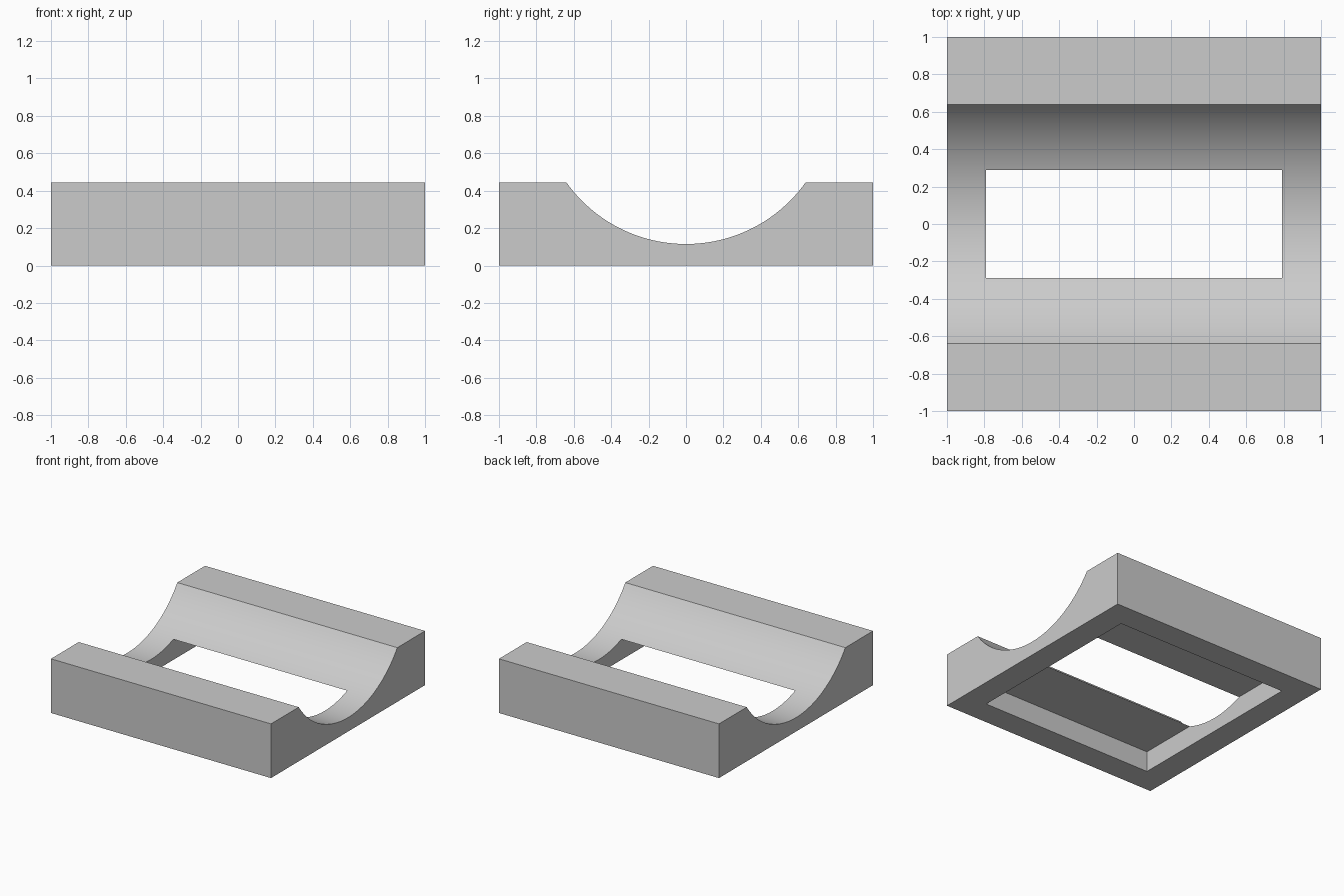
import bpy
import bmesh
import math

cube = bpy.data.objects.get("Cube")
if cube:
    bpy.data.objects.remove(cube, do_unlink=True)

HEIGHT = 0.445
TROUGH_HALF = 0.64    # half width of the trough at the top
TROUGH_FLOOR = 0.115  # lowest point of the trough
POCKET_HALF = 0.79
POCKET_TOP = 0.17
SEGMENTS = 48

# Grey material
grey = bpy.data.materials.new("grey")
grey.use_nodes = True
colour = (0.6, 0.6, 0.6, 1)
grey.diffuse_color = colour
grey.node_tree.nodes["Principled BSDF"].inputs["Base Color"].default_value = colour


def prism(name, profile, half_length):
    """Extrude a (y, z) profile along x, centred on x = 0."""
    bm = bmesh.new()
    face = bm.faces.new([bm.verts.new((-half_length, y, z)) for y, z in profile])
    result = bmesh.ops.extrude_face_region(bm, geom=[face])
    verts = [v for v in result["geom"] if isinstance(v, bmesh.types.BMVert)]
    bmesh.ops.translate(bm, verts=verts, vec=(2 * half_length, 0, 0))
    bmesh.ops.recalc_face_normals(bm, faces=bm.faces)
    mesh = bpy.data.meshes.new(name)
    bm.to_mesh(mesh)
    bm.free()
    mesh.materials.append(grey)
    obj = bpy.data.objects.new(name, mesh)
    bpy.context.collection.objects.link(obj)
    return obj


# Block with a circular trough along its top
depth = HEIGHT - TROUGH_FLOOR
radius = (TROUGH_HALF ** 2 + depth ** 2) / (2 * depth)
sweep = math.asin(TROUGH_HALF / radius)
arc = []
for i in range(SEGMENTS + 1):
    a = sweep * (1 - 2 * i / SEGMENTS)
    arc.append((radius * math.sin(a), TROUGH_FLOOR + radius * (1 - math.cos(a))))
block = prism("cradle_block",
              [(-1, 0), (1, 0), (1, HEIGHT)] + arc + [(-1, HEIGHT)], 1)

# Square pocket cut from below, breaking through the trough floor
p = POCKET_HALF
pocket = prism("pocket_cutter",
               [(-p, -0.2), (p, -0.2), (p, POCKET_TOP), (-p, POCKET_TOP)], p)
pocket.hide_render = True

cut = block.modifiers.new("pocket", "BOOLEAN")
cut.operation = "DIFFERENCE"
cut.solver = "EXACT"
cut.object = pocket

bpy.ops.object.select_all(action="DESELECT")
bpy.context.view_layer.objects.active = block
block.select_set(True)
bpy.ops.object.modifier_apply(modifier=cut.name)
bpy.data.objects.remove(pocket, do_unlink=True)

# Smooth trough, crisp edges
bpy.ops.object.shade_smooth_by_angle(angle=math.radians(25))
